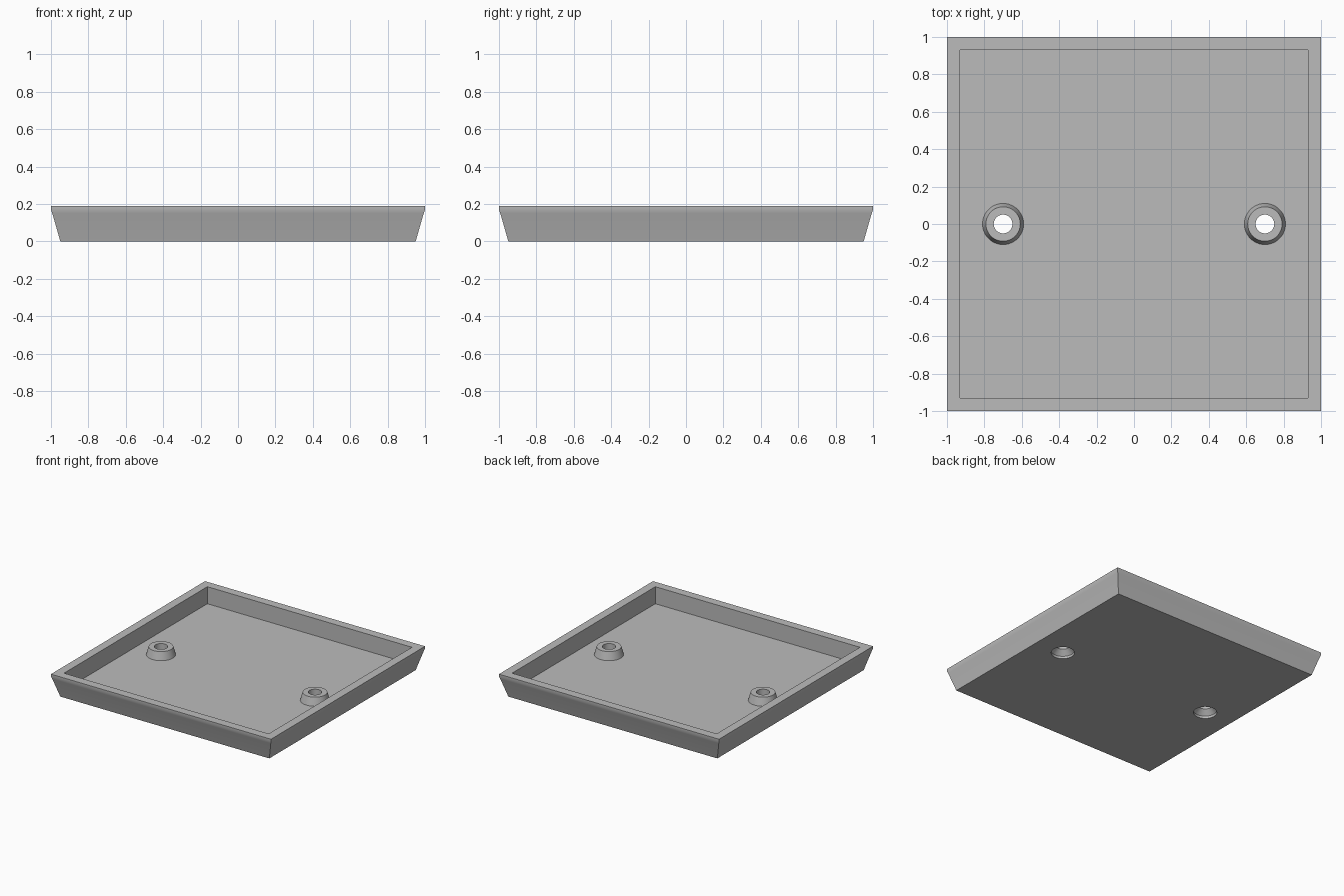
import bpy
import bmesh
import math

cube = bpy.data.objects.get("Cube")
if cube:
    bpy.data.objects.remove(cube, do_unlink=True)

FLOOR = 0.05
RIM = 0.19

grey = bpy.data.materials.new("mid_grey")
grey.use_nodes = True
grey.diffuse_color = (0.5, 0.5, 0.5, 1)
grey.node_tree.nodes["Principled BSDF"].inputs["Base Color"].default_value = (0.5, 0.5, 0.5, 1)


def lathe(name, profile, sides, turn=0.0, x=0.0):
    """Closed solid from rings of (radius, z), capped at both ends."""
    bm = bmesh.new()
    rings = []
    for r, z in profile:
        angles = [turn + math.tau * i / sides for i in range(sides)]
        rings.append([bm.verts.new((x + r * math.cos(a), r * math.sin(a), z)) for a in angles])
    for low, high in zip(rings, rings[1:]):
        for i in range(sides):
            j = (i + 1) % sides
            bm.faces.new((low[i], low[j], high[j], high[i]))
    bm.faces.new(rings[0])
    bm.faces.new(rings[-1])
    bmesh.ops.recalc_face_normals(bm, faces=bm.faces)
    mesh = bpy.data.meshes.new(name)
    bm.to_mesh(mesh)
    bm.free()
    mesh.materials.append(grey)
    obj = bpy.data.objects.new(name, mesh)
    bpy.context.collection.objects.link(obj)
    return obj


def select(obj):
    bpy.ops.object.select_all(action='DESELECT')
    obj.select_set(True)
    bpy.context.view_layer.objects.active = obj


def cut(obj, cutter):
    select(obj)
    mod = obj.modifiers.new("hole", 'BOOLEAN')
    mod.operation = 'DIFFERENCE'
    mod.solver = 'EXACT'
    mod.object = cutter
    bpy.ops.object.modifier_apply(modifier=mod.name)


# Square tray: flared outer wall, flat rim, straight inner wall, floor
half_widths = [(0.95, 0), (0.993, 0.15), (1, 0.17), (1, RIM), (0.93, RIM), (0.93, FLOOR)]
tray = lathe("tray", [(w * math.sqrt(2), z) for w, z in half_widths], 4, math.pi / 4)

# Tapered screw bosses with countersunk through holes
parts = [tray]
for side, x in (("left", 0.7), ("right", -0.7)):
    boss = lathe(side + "_boss", [(0.11, FLOOR), (0.092, 0.116)], 48, x=x)
    drill = lathe(side + "_drill", [(0.088, -0.1), (0.088, 0.02), (0.05, 0.06), (0.05, 0.3)], 48, x=x)
    cut(tray, drill)
    cut(boss, drill)
    bpy.data.objects.remove(drill, do_unlink=True)
    parts.append(boss)

# Smooth round walls, keep the hard edges crisp
for obj in parts:
    select(obj)
    bpy.ops.object.shade_smooth_by_angle(angle=math.radians(25))
